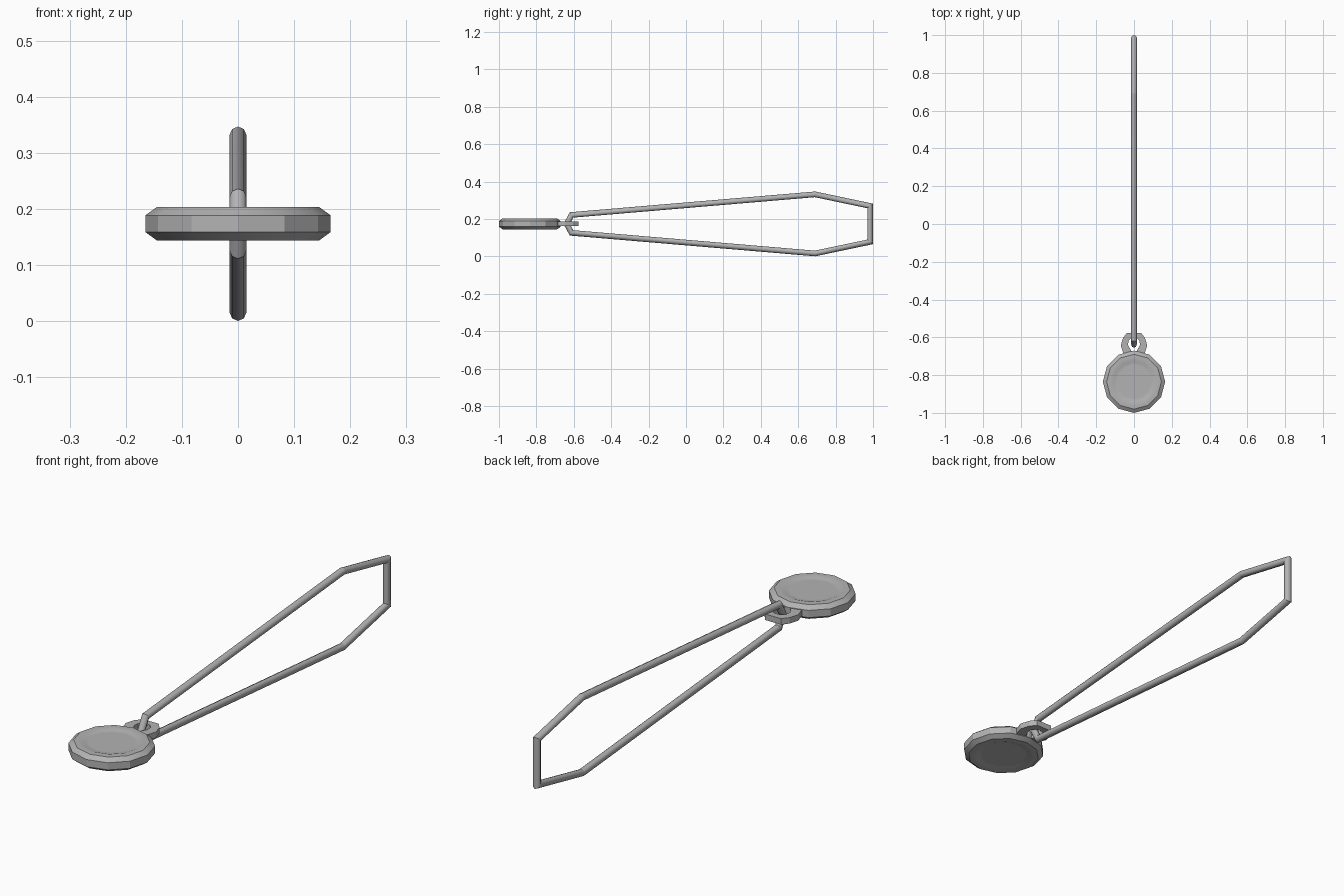
import bpy, bmesh, math
from mathutils import Vector

if "Cube" in bpy.data.objects:
    bpy.data.objects.remove(bpy.data.objects["Cube"])

ZC = 0.174  # mid height of the whole piece
metal = bpy.data.materials.new("dark_metal")
metal.diffuse_color = (0.45, 0.45, 0.45, 1)
metal.use_nodes = True
metal.node_tree.nodes["Principled BSDF"].inputs["Base Color"].default_value = metal.diffuse_color


def finish(name, bm, angle=None):
    bmesh.ops.recalc_face_normals(bm, faces=bm.faces)
    me = bpy.data.meshes.new(name)
    bm.to_mesh(me)
    bm.free()
    me.materials.append(metal)
    ob = bpy.data.objects.new(name, me)
    bpy.context.collection.objects.link(ob)
    if angle:
        bpy.ops.object.select_all(action='DESELECT')
        ob.select_set(True)
        bpy.context.view_layer.objects.active = ob
        bpy.ops.object.shade_smooth_by_angle(angle=math.radians(angle), keep_sharp_edges=True)
    return ob


def bridge(bm, a, b):
    n = len(a)
    for i in range(n):
        bm.faces.new((a[i], a[(i + 1) % n], b[(i + 1) % n], b[i]))


# Medallion: 12-sided bevelled disc with a shallow dish on both faces
half = [(0.09, 0.0245), (0.104, 0.0245), (0.118, 0.0295), (0.13, 0.0295), (0.145, 0.0295), (0.165, 0.015)]
profile = half + [(r, -z) for r, z in reversed(half)]
bm = bmesh.new()
rings = [[bm.verts.new((r * math.sin(k * math.pi / 6), -0.835 - r * math.cos(k * math.pi / 6), ZC + z))
          for k in range(12)] for r, z in profile]
for a, b in zip(rings, rings[1:]):
    bridge(bm, a, b)
bm.faces.new(rings[0])
bm.faces.new(rings[-1])
finish("medallion", bm, 28)

# Bail: flat arched eyelet growing out of the medallion
outer = [(0.037, -0.576), (0.058, -0.603), (0.07, -0.643), (0.055, -0.69)]
inner = [(0.015, -0.604), (0.03, -0.62), (0.031, -0.643), (0.014, -0.672)]
bm = bmesh.new()
loops = []
for pts, z in ((outer, 0.0125), (inner, 0.0125), (inner, -0.0125), (outer, -0.0125)):
    full = pts + [(-x, y) for x, y in reversed(pts)]
    loops.append([bm.verts.new((x, y, ZC + z)) for x, y in full])
for i in range(4):
    bridge(bm, loops[i], loops[(i + 1) % 4])
finish("bail", bm)

# Cord: closed mitred tube hanging through the bail, smooth round but crisp at bends
upper = [(-0.612, 0.048), (0.69, 0.158), (0.985, 0.096)]
path = [Vector((-0.638, 0))] + [Vector(p) for p in upper] + [Vector((y, -z)) for y, z in reversed(upper)]
R, SIDES = 0.015, 8
bm = bmesh.new()
rings = []
for i, p in enumerate(path):
    d0 = (p - path[i - 1]).normalized()
    d1 = (path[(i + 1) % len(path)] - p).normalized()
    n0, n1 = Vector((-d0.y, d0.x)), Vector((-d1.y, d1.x))
    m = (n0 + n1).normalized()
    m /= m.dot(n0)
    ring = []
    for k in range(SIDES):
        a = 2 * math.pi * k / SIDES
        q = p + m * (R * math.cos(a))
        ring.append(bm.verts.new((R * math.sin(a), q.x, ZC + q.y)))
    rings.append(ring)
for i in range(len(rings)):
    bridge(bm, rings[i - 1], rings[i])
for ring in rings:
    for k in range(SIDES):
        bm.edges.get((ring[k - 1], ring[k])).smooth = False
finish("cord", bm, 50)
